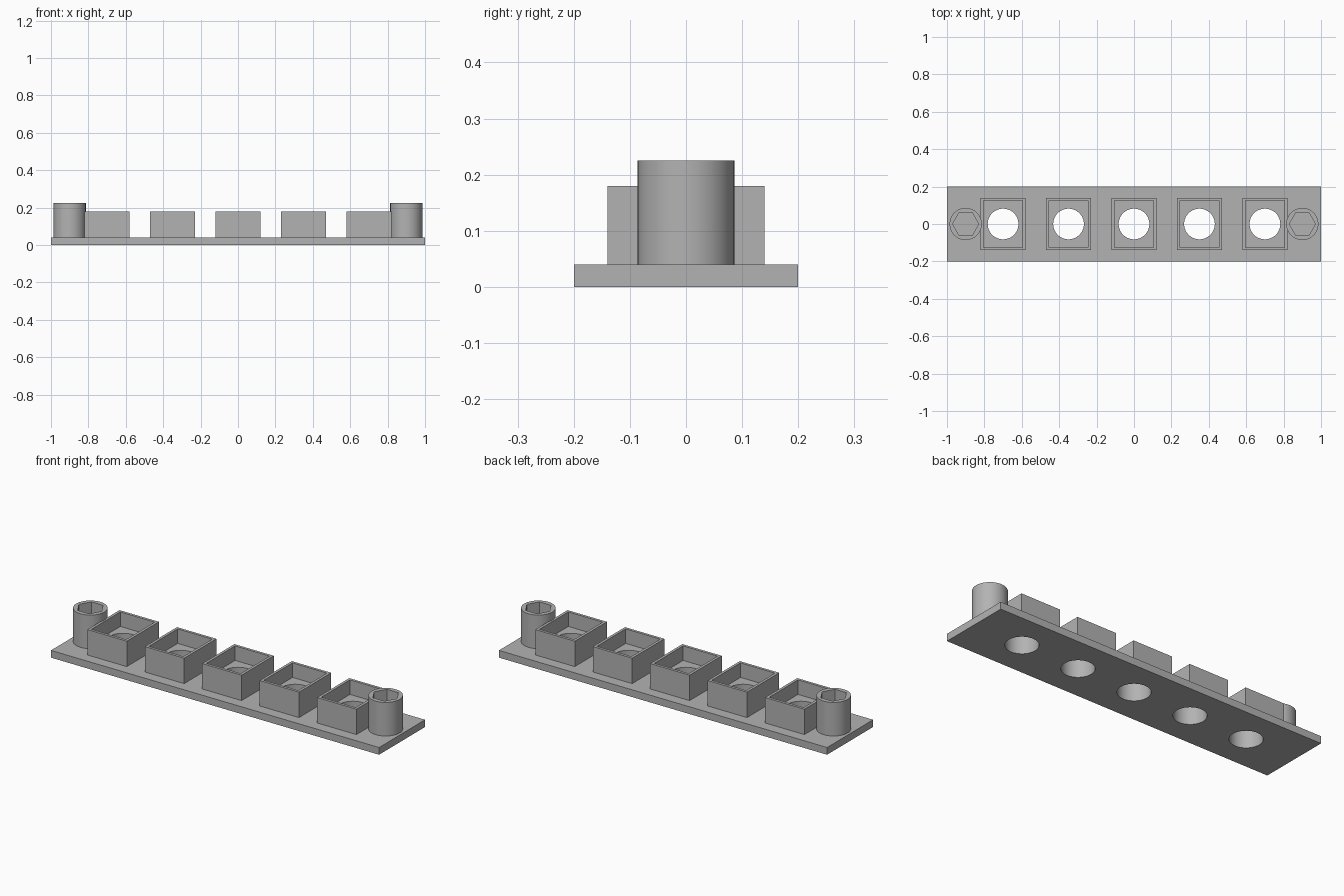
import bpy
import bmesh
from math import radians
from mathutils import Matrix

if "Cube" in bpy.data.objects:
    bpy.data.objects.remove(bpy.data.objects["Cube"])

PLATE_TOP = 0.04
POCKET_FLOOR = 0.10
HOLDER_TOP = 0.18
POST_TOP = 0.225
HOLE_RADIUS = 0.082
HOLDER_XS = [i * 0.35 for i in range(-2, 3)]

grey = bpy.data.materials.new("plain grey")
grey.use_nodes = True
colour = (0.45, 0.45, 0.45, 1)
grey.diffuse_color = colour
grey.node_tree.nodes["Principled BSDF"].inputs["Base Color"].default_value = colour


def finish(name, bm):
    mesh = bpy.data.meshes.new(name)
    bm.to_mesh(mesh)
    bm.free()
    mesh.materials.append(grey)
    obj = bpy.data.objects.new(name, mesh)
    bpy.context.collection.objects.link(obj)
    return obj


def block(name, x, width, depth, z0, z1):
    bm = bmesh.new()
    place = Matrix.Translation((x, 0, (z0 + z1) / 2)) @ Matrix.Diagonal((width, depth, z1 - z0, 1))
    bmesh.ops.create_cube(bm, size=1, matrix=place)
    return finish(name, bm)


def prism(name, x, radius, sides, z0, z1):
    bm = bmesh.new()
    bmesh.ops.create_cone(bm, cap_ends=True, segments=sides, radius1=radius, radius2=radius,
                          depth=z1 - z0, matrix=Matrix.Translation((x, 0, (z0 + z1) / 2)))
    # a hexagon needs its corners on the x axis
    if sides == 6:
        bmesh.ops.rotate(bm, verts=bm.verts, cent=(x, 0, 0),
                         matrix=Matrix.Rotation(radians(30), 3, "Z"))
    return finish(name, bm)


def activate(obj):
    bpy.ops.object.select_all(action="DESELECT")
    obj.select_set(True)
    bpy.context.view_layer.objects.active = obj


def cut(obj, cutter):
    activate(obj)
    mod = obj.modifiers.new("cut", "BOOLEAN")
    mod.operation = "DIFFERENCE"
    mod.solver = "EXACT"
    mod.object = cutter
    bpy.ops.object.modifier_apply(modifier=mod.name)
    bpy.data.objects.remove(cutter)


def smooth(obj):
    activate(obj)
    bpy.ops.object.shade_smooth_by_angle(angle=radians(30))


# Base plate with a row of round through holes
plate = block("base_plate", 0, 2, 0.4, 0, PLATE_TOP)
for x in HOLDER_XS:
    cut(plate, prism("hole_cutter", x, HOLE_RADIUS, 64, -0.1, 0.3))
smooth(plate)

# Square holders: shallow pocket above a round hole
for number, x in enumerate(HOLDER_XS, 1):
    holder = block(f"square_holder_{number}", x, 0.24, 0.28, PLATE_TOP, HOLDER_TOP)
    cut(holder, block("pocket_cutter", x, 0.21, 0.25, POCKET_FLOOR, 0.3))
    cut(holder, prism("hole_cutter", x, HOLE_RADIUS, 64, -0.1, 0.3))
    smooth(holder)

# Round end posts with hexagonal sockets
for side, x in (("left", 0.9), ("right", -0.9)):
    post = prism(f"{side}_post", x, 0.086, 64, PLATE_TOP, POST_TOP)
    cut(post, prism("socket_cutter", x, 0.07, 6, -0.1, 0.4))
    smooth(post)
